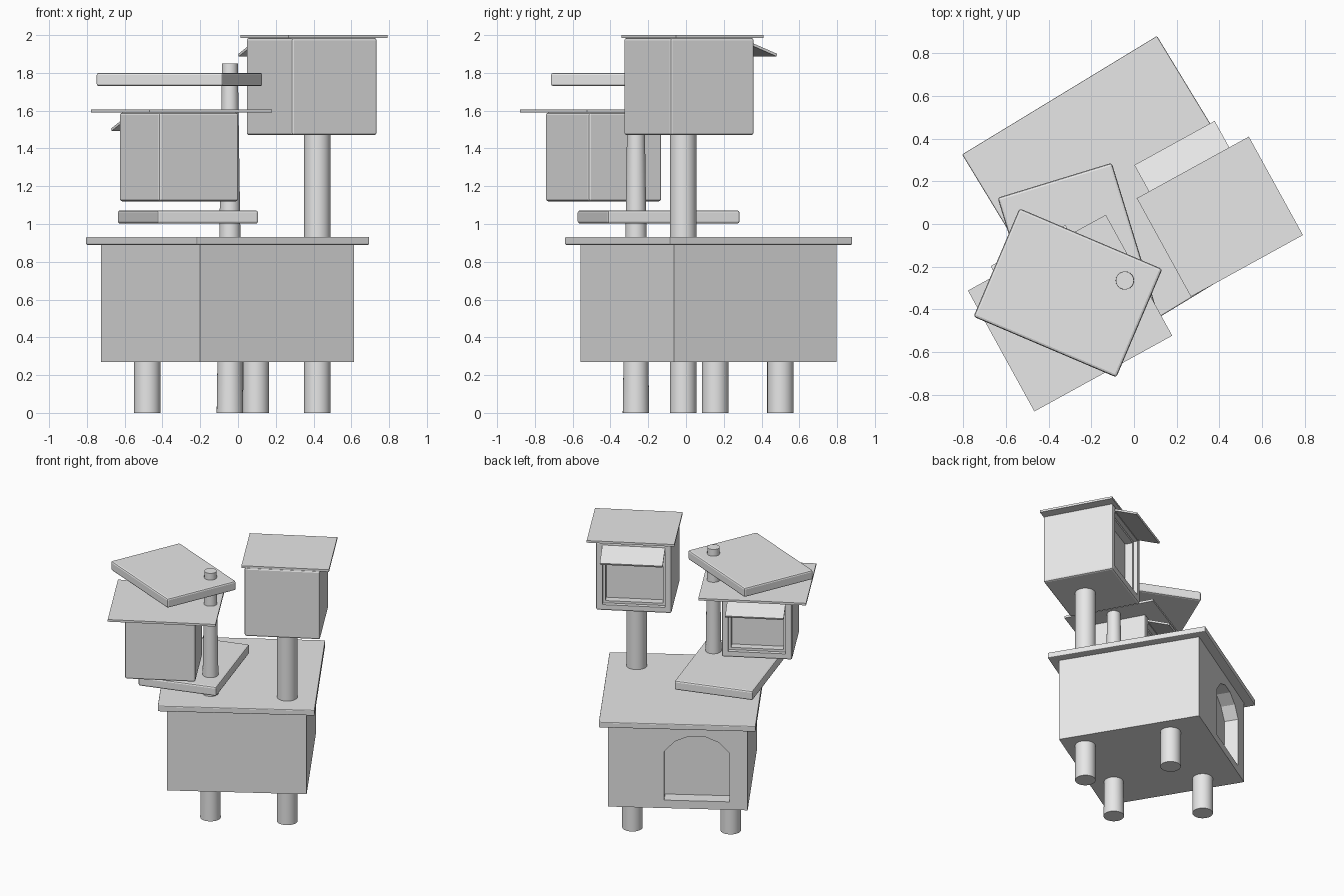
import bpy, bmesh, math
from mathutils import Matrix, Vector

default = bpy.data.objects.get("Cube")
if default:
    bpy.data.objects.remove(default, do_unlink=True)

grey = bpy.data.materials.new("plain_grey")
grey.use_nodes = True
grey.diffuse_color = (0.8, 0.8, 0.8, 1)
grey.node_tree.nodes["Principled BSDF"].inputs["Base Color"].default_value = (0.8, 0.8, 0.8, 1)


def frame(x, y, degrees):
    """Upright local frame at a ground position, turned about z."""
    return Matrix.Translation((x, y, 0)) @ Matrix.Rotation(math.radians(degrees), 4, "Z")


def add(name, bm, matrix):
    bmesh.ops.recalc_face_normals(bm, faces=bm.faces)
    mesh = bpy.data.meshes.new(name)
    bm.to_mesh(mesh)
    bm.free()
    obj = bpy.data.objects.new(name, mesh)
    obj.matrix_world = matrix
    mesh.materials.append(grey)
    bpy.context.collection.objects.link(obj)
    return obj


def box(name, size, centre, matrix, bevel=0, tilt=0):
    bm = bmesh.new()
    bmesh.ops.create_cube(bm, size=1)
    bmesh.ops.scale(bm, vec=size, verts=bm.verts)
    if bevel:
        bmesh.ops.bevel(bm, geom=bm.edges[:], offset=bevel, segments=2,
                        profile=0.5, affect="EDGES")
    local = Matrix.Translation(centre) @ Matrix.Rotation(math.radians(tilt), 4, "X")
    return add(name, bm, matrix @ local)


def post(name, x, y, top, r_bottom=0.07, r_top=0.07):
    bm = bmesh.new()
    bmesh.ops.create_cone(bm, cap_ends=True, segments=32, radius1=r_bottom,
                          radius2=r_top, depth=top)
    obj = add(name, bm, Matrix.Translation((x, y, top / 2)))
    for p in obj.data.polygons:
        p.use_smooth = len(p.vertices) == 4
    for e in obj.data.edges:
        a, b = (obj.data.vertices[i].co.z for i in e.vertices)
        e.use_edge_sharp = abs(a - b) < 0.001


def cut(obj, cutter):
    mod = obj.modifiers.new("opening", "BOOLEAN")
    mod.operation, mod.solver, mod.object = "DIFFERENCE", "EXACT", cutter
    bpy.context.view_layer.update()
    with bpy.context.temp_override(object=obj, active_object=obj):
        bpy.ops.object.modifier_apply(modifier=mod.name)
    bpy.data.objects.remove(cutter, do_unlink=True)


# Large base cabin with an overhanging flat roof
base = frame(-0.055, 0.12, 31.3)
cabin = box("base_cabin", (0.954, 1.007, 0.62), (0, 0, 0.58), base)
box("base_roof", (1.07, 1.133, 0.042), (0, 0, 0.911), base, 0.006)

# Arched doorway recessed into the back of the cabin
half, spring, rise = 0.2225, 0.695, 0.125
radius = (half ** 2 + rise ** 2) / (2 * rise)
spread = math.asin(half / radius)
profile = [(-half, 0.33), (half, 0.33)]
for i in range(6):
    a = spread * (1 - 2 * i / 5)
    profile.append((radius * math.sin(a), spring + rise - radius + radius * math.cos(a)))
bm = bmesh.new()
face = bm.faces.new([bm.verts.new((x - 0.13, 0.405, z)) for x, z in profile])
ext = bmesh.ops.extrude_face_region(bm, geom=[face])
bmesh.ops.translate(bm, vec=(0, 0.3, 0),
                    verts=[v for v in ext["geom"] if isinstance(v, bmesh.types.BMVert)])
cut(cabin, add("door_cutter", bm, base))

# Legs, and the two posts that rise through the base
post("back_right_leg", -0.48, 0.155, 0.28)
post("back_left_leg", 0.095, 0.50, 0.28)
post("tall_house_post", 0.42, -0.015, 1.48)
post("platform_post", -0.043, -0.265, 1.85, 0.07, 0.042)

# Loose rectangular platforms
box("lower_platform", (0.56, 0.732, 0.07), (0, 0, 1.037), frame(-0.265, -0.145, 17), 0.012)
box("upper_platform", (0.728, 0.552, 0.07), (0, 0, 1.765), frame(-0.31, -0.323, -23), 0.012)


def house(name, x, y, width, depth, bottom, top, roof, awning):
    """Small box house with a stepped window at the back, a roof and an awning."""
    f = frame(x, y, 28.8)
    height, mid = top - bottom, (top + bottom) / 2
    body = box(name + "_body", (width, depth, height), (0, 0, mid), f, 0.013)
    for inset, deep in ((0.045, 0.03), (0.062, 0.085)):
        cut(body, box("window_cutter", (width - 2 * inset, 2 * deep, height - 2 * inset),
                      (0, depth / 2, mid), f))
    box(name + "_roof", (roof[0], roof[1], 0.016), (0.02, 0.01, top + 0.007), f)
    box(name + "_awning", (awning, 0.185, 0.014), (0, depth / 2 + 0.073, top - 0.058), f, 0, -21)


house("tall_house", 0.39, 0.016, 0.517, 0.507, 1.47, 1.985, (0.60, 0.527), 0.43)
house("low_house", -0.3125, -0.4365, 0.482, 0.442, 1.12, 1.59, (0.738, 0.647), 0.40)
